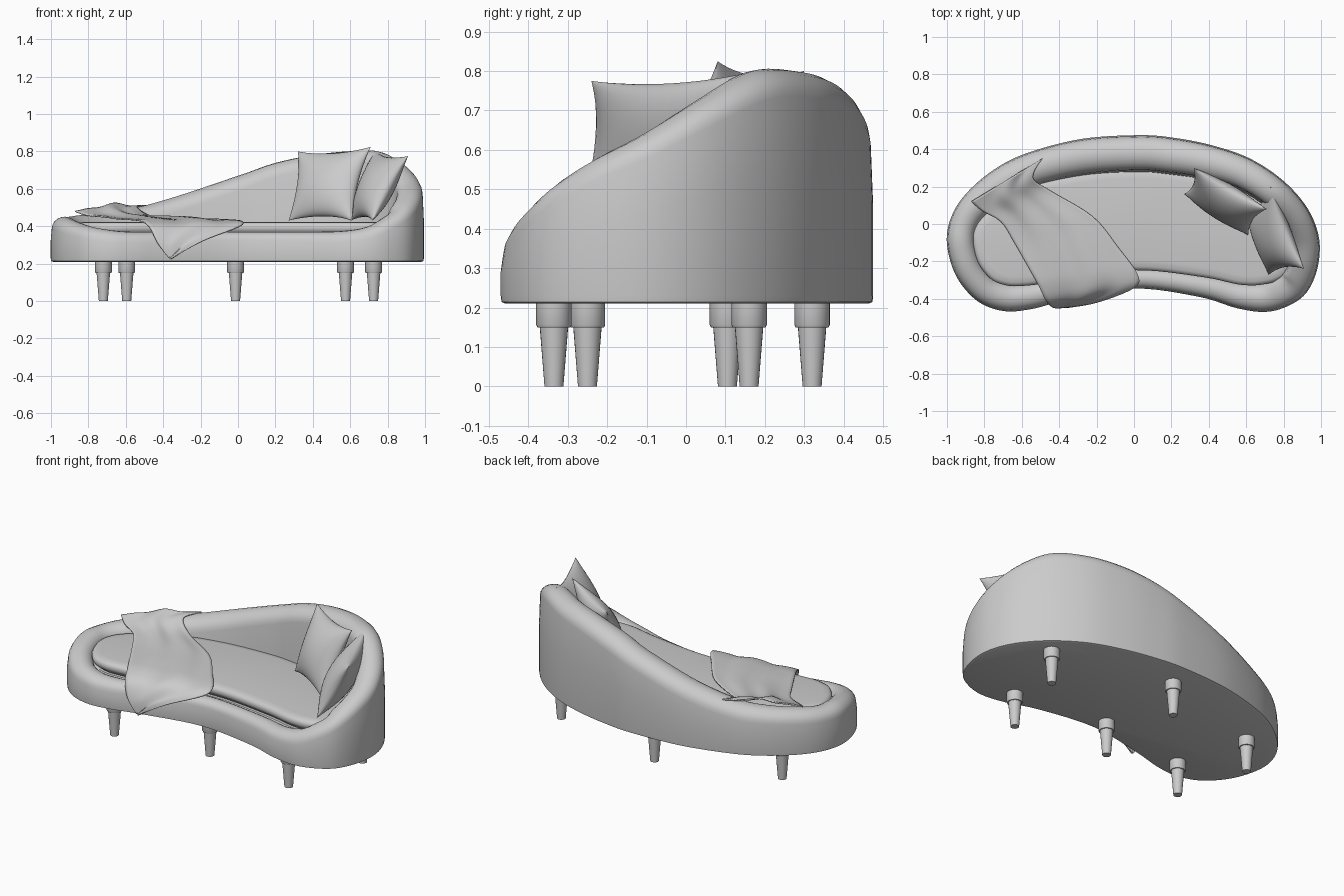
import bpy
import bmesh
from math import sin, cos, pi
from mathutils import Vector

if "Cube" in bpy.data.objects:
    bpy.data.objects.remove(bpy.data.objects["Cube"])

fabric = bpy.data.materials.new("plain_grey")
fabric.use_nodes = True
grey = (0.6, 0.6, 0.6, 1)
fabric.diffuse_color = grey
fabric.node_tree.nodes["Principled BSDF"].inputs["Base Color"].default_value = grey


def finish(name, bm, angle=40):
    """Turn a bmesh into a smooth shaded object with the shared material."""
    bmesh.ops.remove_doubles(bm, verts=bm.verts, dist=0.0001)
    bmesh.ops.recalc_face_normals(bm, faces=bm.faces)
    mesh = bpy.data.meshes.new(name)
    bm.to_mesh(mesh)
    bm.free()
    obj = bpy.data.objects.new(name, mesh)
    bpy.context.collection.objects.link(obj)
    mesh.materials.append(fabric)
    bpy.ops.object.select_all(action="DESELECT")
    obj.select_set(True)
    bpy.context.view_layer.objects.active = obj
    bpy.ops.object.shade_smooth_by_angle(angle=angle * pi / 180)
    return obj


def spline(a, b, c, d, t):
    """Catmull-Rom interpolation of vectors."""
    return b + (c - a) * (t / 2) + (a * 2 - b * 5 + c * 4 - d) * (t * t / 2) \
        + (b * 3 - a - c * 3 + d) * (t ** 3 / 2)


def bridge(bm, rows, closed):
    """Skin a list of vertex rows with quads."""
    count = len(rows[0])
    for low, high in zip(rows, rows[1:]):
        for i in range(count if closed else count - 1):
            j = (i + 1) % count
            bm.faces.new((low[i], low[j], high[j], high[i]))


# Bean-shaped plan, clockwise: x, y, rim height, rim width
plan = [Vector(p) for p in (
    (.03, .475, .68, .18), (.22, .46, .74, .18), (.42, .42, .78, .17), (.62, .35, .8, .16),
    (.8, .23, .8, .15), (.93, .08, .73, .14), (.99, -.08, .65, .14), (.98, -.24, .58, .14),
    (.92, -.37, .51, .15), (.82, -.44, .45, .15), (.7, -.47, .4, .15), (.55, -.45, .375, .13),
    (.35, -.39, .37, .11), (0, -.345, .37, .1), (-.35, -.405, .37, .11), (-.55, -.455, .37, .13),
    (-.7, -.465, .38, .14), (-.84, -.41, .4, .14), (-.95, -.28, .43, .14), (-1, -.11, .45, .14),
    (-.98, .03, .45, .14), (-.9, .16, .46, .15), (-.75, .29, .475, .16), (-.57, .38, .5, .17),
    (-.28, .455, .58, .18))]
STEPS = 6
total = len(plan)
stations = [spline(plan[i - 1], plan[i], plan[(i + 1) % total], plan[(i + 2) % total], s / STEPS)
            for i in range(total) for s in range(STEPS)]


def ring(bm, place):
    """One loop round the plan; place(height, width) gives inset and z."""
    verts = []
    for i, here in enumerate(stations):
        along = (stations[(i + 1) % len(stations)] - stations[i - 1]).xy.normalized()
        inset, z = place(here.z, here.w)
        verts.append(bm.verts.new((here.x + along.y * inset, here.y - along.x * inset, z)))
    return verts


def swept(name, sections):
    bm = bmesh.new()
    rows = [ring(bm, s) for s in sections]
    bridge(bm, rows, True)
    bm.faces.new(rows[0])
    bm.faces.new(rows[-1])
    return finish(name, bm)


# Upholstered shell: outer wall, rolled rim, inner wall down to the deck
def rim(a):
    return lambda h, w: (w * (1 - cos(a)) / 2 + .006, h - w * .45 * (1 - sin(a)))


swept("sofa_shell",
      [lambda h, w: (.012, .21), lambda h, w: (.002, .214), lambda h, w: (0, .23),
       lambda h, w: (0, .23 + (h - w * .45 - .23) * .6)]
      + [rim(pi * k / 10) for k in range(11)]
      + [lambda h, w: (w + .02, .345)])

# Thin seat cushion following the inside of the rim
swept("seat_cushion",
      [lambda h, w: (w + .03, .35), lambda h, w: (w + .005, .372),
       lambda h, w: (w - .002, .385), lambda h, w: (w - .002, .4),
       lambda h, w: (w + .004, .412), lambda h, w: (w + .018, .42),
       lambda h, w: (w + .05, .424)])

# Turned tapering legs with a collar
leg_spots = {"front_right_leg": (-.595, -.335), "front_middle_leg": (-.013, -.25),
             "front_left_leg": (.575, -.335), "back_right_leg": (-.72, .105),
             "back_middle_leg": (-.013, .32), "back_left_leg": (.725, .16)}
for name, (x, y) in leg_spots.items():
    bm = bmesh.new()
    rows = [[bm.verts.new((x + r * cos(k * pi / 12), y + r * sin(k * pi / 12), z))
             for k in range(24)]
            for r, z in ((.024, 0), (.036, .15), (.042, .15), (.045, .156), (.045, .215))]
    bridge(bm, rows, True)
    bm.faces.new(rows[0])
    bm.faces.new(rows[-1])
    finish(name, bm, 30)


# Scatter pillows spanned between four corners
def pillow(name, corners, depth):
    tl, tr, br, bl = (Vector(c) for c in corners)
    normal = (tr - tl).cross(tl - bl).normalized()
    bm = bmesh.new()
    n = 20
    for side in (-1, 1):
        rows = []
        for j in range(n + 1):
            row = []
            for i in range(n + 1):
                u, v = sin((i / n - .5) * pi), sin((j / n - .5) * pi)
                a = (u * (1 - .13 * (1 - v * v)) + 1) / 2
                b = (v * (1 - .13 * (1 - u * u)) + 1) / 2
                p = bl.lerp(br, a).lerp(tl.lerp(tr, a), b)
                puff = depth * ((1 - u * u) * (1 - v * v)) ** .55
                row.append(bm.verts.new(p + normal * side * puff))
            rows.append(row)
        bridge(bm, rows, False)
    finish(name, bm, 60)


pillow("back_pillow", ((.32, .3, .8), (.71, .08, .825), (.61, -.06, .43), (.27, .16, .43)), .08)
pillow("side_pillow", ((.73, .2, .805), (.91, -.24, .775), (.72, -.27, .43), (.6, .05, .43)), .08)

# Throw blanket: left and right edge points from the rim to the hanging tip
edges = [(Vector(a), Vector(b)) for a, b in (
    ((-.87, .12, .48), (-.49, .35, .51)), ((-.81, .07, .46), (-.54, .25, .5)),
    ((-.71, .01, .45), (-.45, .18, .45)), ((-.64, -.1, .44), (-.22, .04, .44)),
    ((-.56, -.24, .435), (-.08, -.13, .435)), ((-.51, -.33, .425), (.02, -.27, .425)),
    ((-.47, -.41, .39), (0, -.34, .395)), ((-.43, -.445, .31), (-.19, -.415, .32)),
    ((-.37, -.445, .23), (-.35, -.445, .23)))]
bm = bmesh.new()
rows = []
last = len(edges) - 1
for k in range(last * 5 + 1):
    seg = min(k // 5, last - 1)
    t = k / 5 - seg
    picks = [edges[max(0, min(last, seg + o))] for o in (-1, 0, 1, 2)]
    left, right = (spline(*(e[s] for e in picks), t) for s in (0, 1))
    row = []
    for i in range(25):
        u = i / 24
        p = left.lerp(right, u)
        fade = max(0, 1 - k / (last * 4))
        p.z += .007 * sin(u * 14 + k * .25) * sin(pi * u) + .02 * fade * sin(u * pi) ** 2
        row.append(bm.verts.new(p))
    rows.append(row)
bridge(bm, rows, False)
blanket = finish("throw_blanket", bm, 60)
cloth = blanket.modifiers.new("cloth_thickness", "SOLIDIFY")
cloth.thickness = .008
cloth.offset = 0
